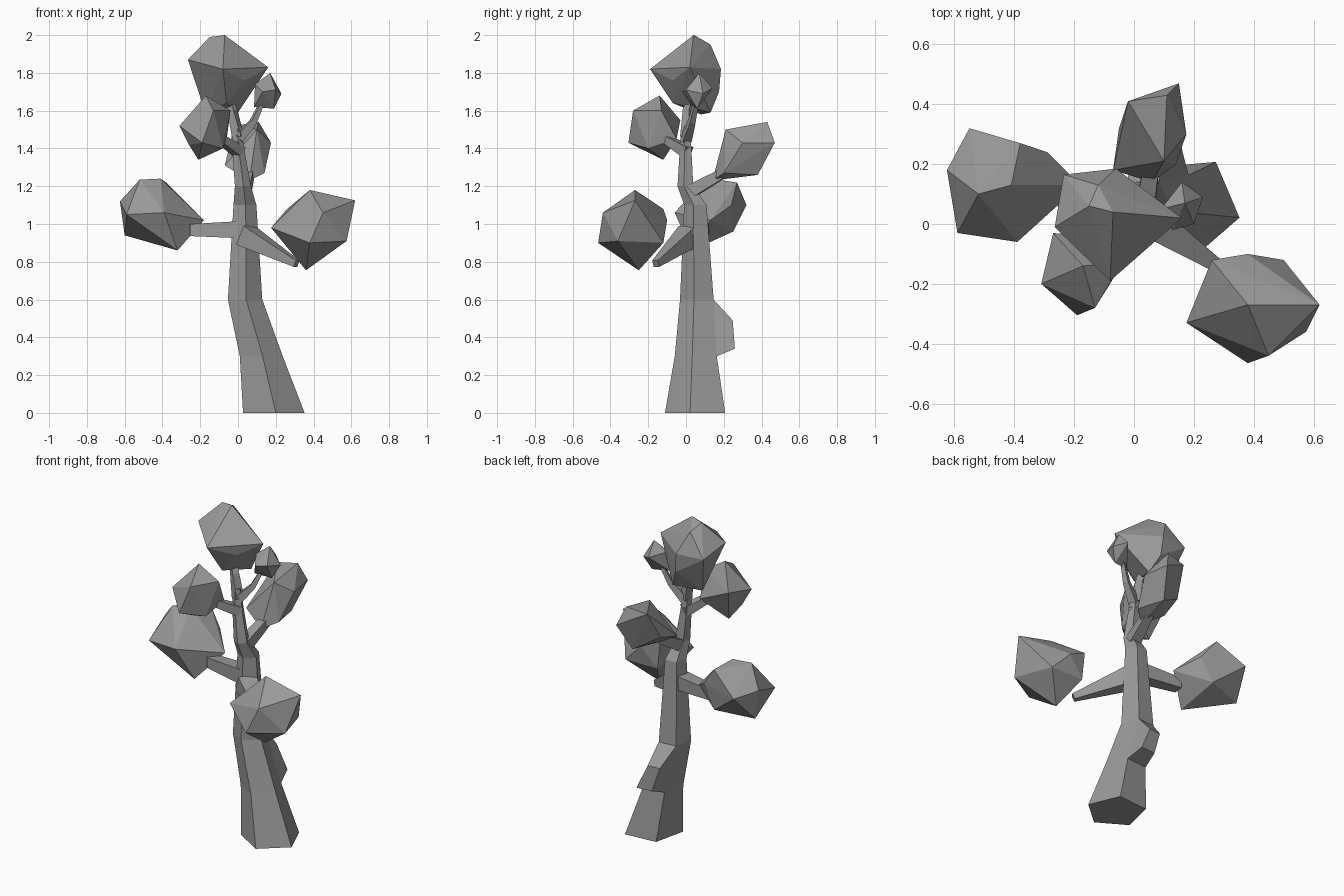
import bpy, bmesh, math
from mathutils import Vector

if "Cube" in bpy.data.objects:
    bpy.data.objects.remove(bpy.data.objects["Cube"], do_unlink=True)

grey = bpy.data.materials.new("plain_grey")
grey.use_nodes = True
grey.diffuse_color = (0.32, 0.32, 0.32, 1)
grey.node_tree.nodes["Principled BSDF"].inputs["Base Color"].default_value = grey.diffuse_color


def finish(bm, name):
    """Turn a bmesh into a flat shaded object in the scene."""
    bmesh.ops.recalc_face_normals(bm, faces=bm.faces)
    mesh = bpy.data.meshes.new(name)
    bm.to_mesh(mesh)
    bm.free()
    mesh.materials.append(grey)
    obj = bpy.data.objects.new(name, mesh)
    bpy.context.collection.objects.link(obj)
    return obj


def loft(bm, rings):
    """Skin a list of equal vertex rings and close both ends."""
    rings = [[bm.verts.new(p) for p in ring] for ring in rings]
    count = len(rings[0])
    for low, high in zip(rings, rings[1:]):
        for i in range(count):
            j = (i + 1) % count
            bm.faces.new((low[i], low[j], high[j], high[i]))
    bm.faces.new(rings[0])
    bm.faces.new(rings[-1])


def level_ring(x, y, z, radius, sides=5, phase=math.radians(-85)):
    angles = [phase + math.tau * i / sides for i in range(sides)]
    return [(x + radius * math.cos(a), y + radius * math.sin(a), z) for a in angles]


def branch(name, stations):
    """Four sided tapered limb through (point, half thickness) stations."""
    bm = bmesh.new()
    points = [Vector(p) for p, _ in stations]
    rings = []
    for i, (_, half) in enumerate(stations):
        along = points[min(i + 1, len(points) - 1)] - points[max(i - 1, 0)]
        side = along.cross(Vector((0, 0, 1))).normalized()
        up = side.cross(along).normalized()
        corners = ((-1, -1), (1, -1), (1, 1), (-1, 1))
        rings.append([points[i] + half * (side * s + up * u) for s, u in corners])
    loft(bm, rings)
    return finish(bm, name)


def foliage(name, corners):
    """Faceted convex clump around a few corner points."""
    bm = bmesh.new()
    for corner in corners:
        bm.verts.new(corner)
    bmesh.ops.convex_hull(bm, input=bm.verts)
    loose = [v for v in bm.verts if not v.link_faces]
    bmesh.ops.delete(bm, geom=loose, context='VERTS')
    return finish(bm, name)


# Leaning five sided trunk
bm = bmesh.new()
loft(bm, [level_ring(*station) for station in (
    (.185, .06, 0, .172), (.12, .06, .3, .12), (.035, .064, .6, .096),
    (.035, .054, 1.1, .064), (.025, 0, 1.2, .045), (0, 0, 1.4, .033),
    (-.005, 0, 1.52, .024))])

# Knot pushed out of the back face of the second trunk section
bm.faces.ensure_lookup_table()
back = max((f for f in bm.faces if .4 < f.calc_center_median().z < .5),
           key=lambda f: f.calc_center_median().y)
knot = bmesh.ops.extrude_discrete_faces(bm, faces=[back])["faces"][0]
middle = knot.calc_center_median()
for vert in knot.verts:
    offset = vert.co - middle
    vert.co = middle + Vector((offset.x * .7, offset.y * .7, offset.z * .5))
    vert.co += Vector((.01, .1, -.035))
finish(bm, "trunk")

# Limbs
branch("right_branch", [((.02, .05, .97), .045), ((-.25, .09, .968), .032)])
branch("left_branch", [((.04, .02, .94), .055), ((.31, -.16, .79), .018)])
branch("back_branch", [((.03, .02, 1.17), .035), ((.06, .2, 1.27), .025)])
branch("front_branch", [((.01, .01, 1.38), .03), ((-.12, -.14, 1.47), .018)])
branch("crown_branch", [((0, 0, 1.46), .025), ((-.03, .01, 1.6), .02),
                        ((-.06, .04, 1.7), .015)])
branch("twig", [((0, 0, 1.45), .025), ((.08, .03, 1.54), .016),
                ((.14, .06, 1.67), .009)])

# Foliage clumps
foliage("right_foliage", [
    (-.625, .18, 1.12), (-.59, -.03, 1.05), (-.39, -.06, 1.06), (-.55, .32, 1.1),
    (-.41, .13, 1.24), (-.52, .1, 1.235), (-.38, .27, 1.22), (-.29, .24, 1.1),
    (-.18, .13, 1.02), (-.32, .03, .86), (-.6, .18, .94), (-.37, .25, .96)])
foliage("left_foliage", [
    (.175, -.33, .98), (.26, -.12, 1.08), (.38, -.27, 1.18), (.38, -.1, 1.02),
    (.5, -.12, .9), (.62, -.27, 1.125), (.575, -.36, .91), (.45, -.44, 1.06),
    (.38, -.465, .9), (.36, -.25, .755), (.28, -.12, .9)])
foliage("crown_foliage", [
    (-.265, -.01, 1.87), (-.15, .06, 1.99), (-.07, .04, 2), (-.235, .165, 1.82),
    (-.06, .185, 1.82), (-.12, .13, 1.95), (.16, .02, 1.83), (.04, -.07, 1.76),
    (-.08, -.19, 1.82), (-.17, .08, 1.58), (0, .13, 1.59), (-.05, .175, 1.7),
    (-.06, -.07, 1.64)])
foliage("front_foliage", [
    (-.17, -.14, 1.68), (-.27, -.03, 1.55), (-.31, -.2, 1.52), (-.19, -.305, 1.43),
    (-.13, -.28, 1.6), (-.04, -.13, 1.6), (-.06, -.05, 1.45), (-.21, -.12, 1.34),
    (-.08, -.2, 1.4), (-.26, -.18, 1.42)])
foliage("back_foliage", [
    (.1, .21, 1.5), (-.02, .41, 1.52), (.11, .43, 1.54), (.15, .47, 1.43),
    (.175, .3, 1.43), (.1, .38, 1.26), (.06, .14, 1.23), (-.07, .18, 1.31),
    (-.05, .32, 1.35), (.14, .2, 1.27)])
foliage("twig_foliage", [
    (.17, .07, 1.8), (.09, .05, 1.74), (.085, .04, 1.62), (.19, .06, 1.61),
    (.23, .09, 1.69), (.16, .14, 1.72), (.13, -.02, 1.7), (.2, 0, 1.71)])
